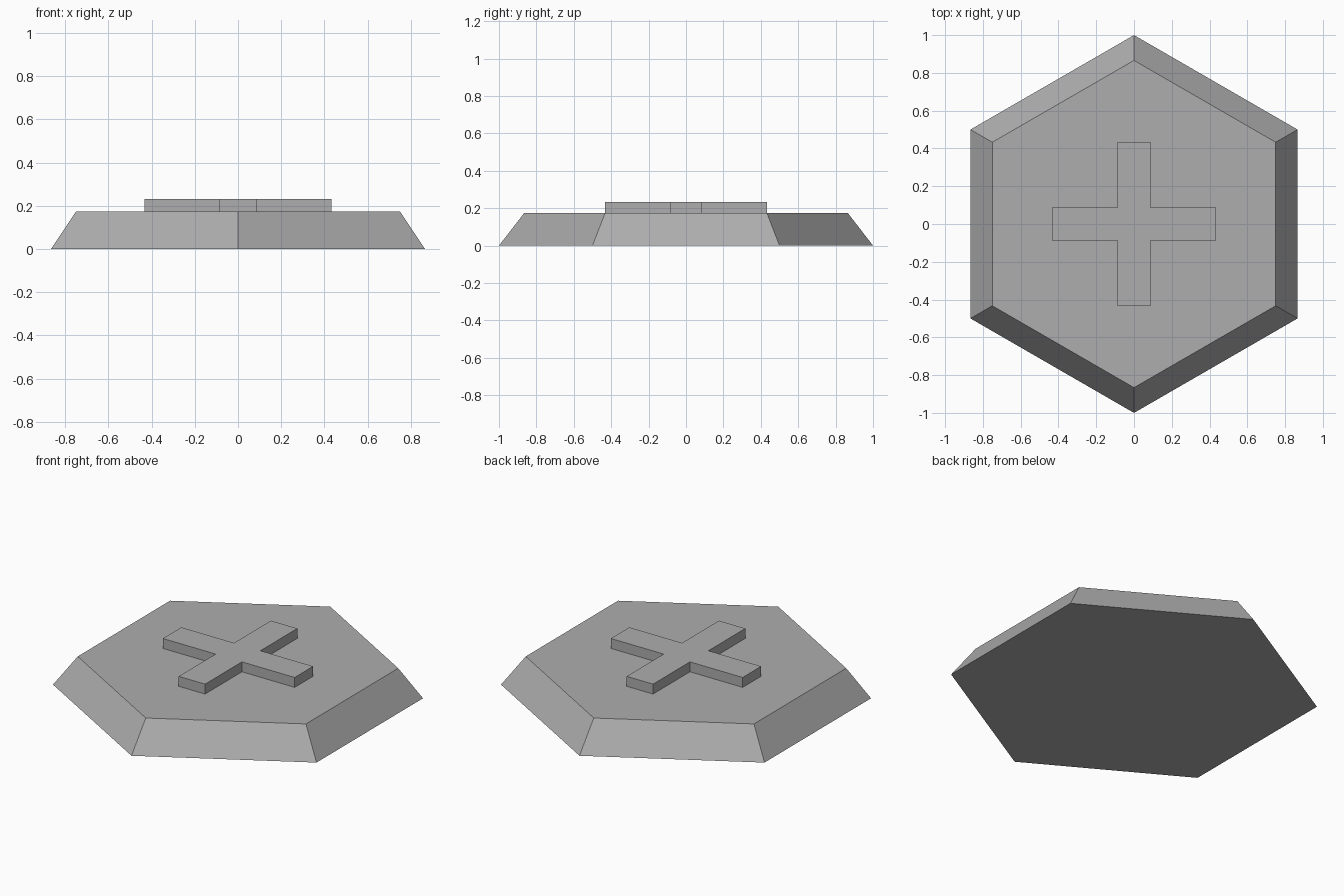
import bpy
import bmesh
from math import cos, sin, pi

if "Cube" in bpy.data.objects:
    bpy.data.objects.remove(bpy.data.objects["Cube"])

BASE_TOP = 0.173
CROSS_TOP = 0.232

grey = bpy.data.materials.new("mid_grey")
grey.diffuse_color = (0.42, 0.42, 0.42, 1)
grey.use_nodes = True
grey.node_tree.nodes["Principled BSDF"].inputs["Base Color"].default_value = grey.diffuse_color


def loft(name, lower, upper, z0, z1):
    """Flat-faced solid between two matching outlines."""
    bm = bmesh.new()
    a = [bm.verts.new((x, y, z0)) for x, y in lower]
    b = [bm.verts.new((x, y, z1)) for x, y in upper]
    n = len(a)
    bm.faces.new(a[::-1])
    bm.faces.new(b)
    for i in range(n):
        j = (i + 1) % n
        bm.faces.new((a[i], a[j], b[j], b[i]))
    bmesh.ops.recalc_face_normals(bm, faces=bm.faces)
    mesh = bpy.data.meshes.new(name)
    bm.to_mesh(mesh)
    bm.free()
    mesh.materials.append(grey)
    obj = bpy.data.objects.new(name, mesh)
    bpy.context.collection.objects.link(obj)
    return obj


def hexagon(radius):
    """Hexagon with points facing front and back."""
    return [(radius * cos(pi / 6 + i * pi / 3), radius * sin(pi / 6 + i * pi / 3))
            for i in range(6)]


def plus(reach, half):
    """Plus-shaped outline: one arm turned four times."""
    points = []
    x_arm = [(reach, -half), (reach, half), (half, half)]
    for _ in range(4):
        points += x_arm
        x_arm = [(-y, x) for x, y in x_arm]
    return points


# Tapered hexagonal slab
loft("hexagonal_base", hexagon(1.0), hexagon(0.866), 0.0, BASE_TOP)

# Raised cross resting on the slab
cross = plus(0.433, 0.0866)
loft("raised_cross", cross, cross, BASE_TOP - 0.001, CROSS_TOP)
